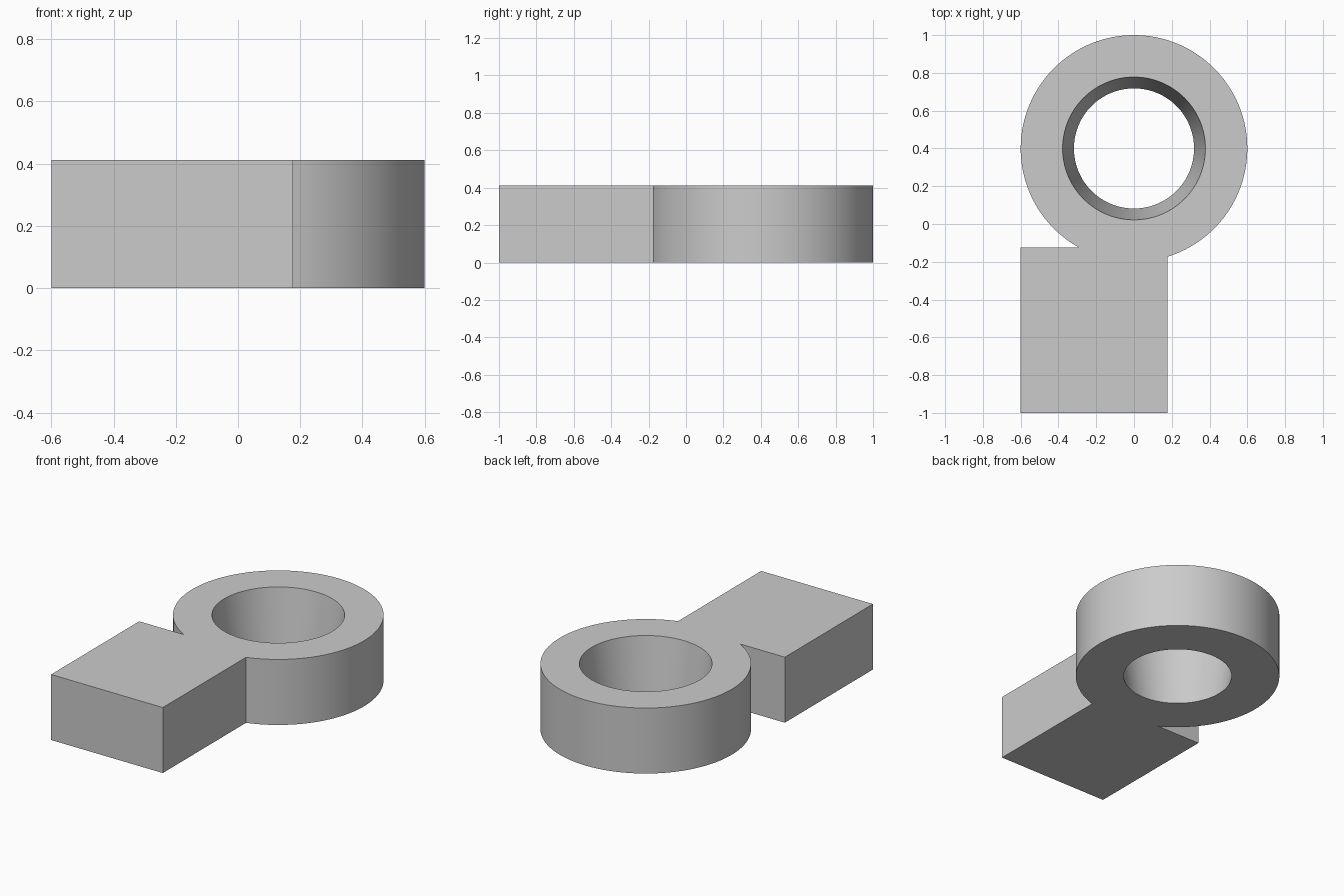
import bpy
import bmesh
import math

HEIGHT = 0.412
CENTRE_Y = 0.4
RING_R = 0.6
HOLE_TOP_R = 0.378
HOLE_BOTTOM_R = 0.318
LEFT, RIGHT, FRONT, SHOULDER = -0.6, 0.177, -1.0, -0.125
STEPS = 128

if "Cube" in bpy.data.objects:
    bpy.data.objects.remove(bpy.data.objects["Cube"], do_unlink=True)

grey = bpy.data.materials.new("light grey")
grey.use_nodes = True
colour = (0.6, 0.6, 0.6, 1)
grey.diffuse_color = colour
grey.node_tree.nodes["Principled BSDF"].inputs["Base Color"].default_value = colour


def arc(radius, start, end, steps):
    """Points along an arc about the ring's centre."""
    angles = [start + (end - start) * i / steps for i in range(steps + 1)]
    return [(radius * math.cos(a), CENTRE_Y + radius * math.sin(a)) for a in angles]


def add_loop(bm, points, z):
    """A closed loop of vertices and edges at one height."""
    verts = [bm.verts.new((x, y, z)) for x, y in points]
    edges = [bm.edges.new((v, verts[(i + 1) % len(verts)])) for i, v in enumerate(verts)]
    return verts, edges


def add_wall(bm, lower, upper):
    for i in range(len(lower)):
        j = (i + 1) % len(lower)
        bm.faces.new((lower[i], lower[j], upper[j], upper[i]))


# Outline: ring running into an offset rectangular block
start = -math.acos(RIGHT / RING_R)
end = math.pi + math.asin((CENTRE_Y - SHOULDER) / RING_R)
outline = arc(RING_R, start, end, STEPS)
outline += [(LEFT, SHOULDER), (LEFT, FRONT), (RIGHT, FRONT)]

# Outer walls, tapered bore, and flat top and bottom
bm = bmesh.new()
outer_low, outer_low_edges = add_loop(bm, outline, 0)
outer_high, outer_high_edges = add_loop(bm, outline, HEIGHT)
bore_low, bore_low_edges = add_loop(bm, arc(HOLE_BOTTOM_R, 0, math.tau, STEPS)[:-1], 0)
bore_high, bore_high_edges = add_loop(bm, arc(HOLE_TOP_R, 0, math.tau, STEPS)[:-1], HEIGHT)
for edges, up in ((outer_low_edges + bore_low_edges, -1), (outer_high_edges + bore_high_edges, 1)):
    bmesh.ops.triangle_fill(bm, edges=edges, use_beauty=True, normal=(0, 0, up))
add_wall(bm, outer_low, outer_high)
add_wall(bm, bore_low, bore_high)
bmesh.ops.recalc_face_normals(bm, faces=bm.faces)

mesh = bpy.data.meshes.new("ring_bracket")
bm.to_mesh(mesh)
bm.free()
mesh.materials.append(grey)
bracket = bpy.data.objects.new("ring_bracket", mesh)
bpy.context.collection.objects.link(bracket)

# Smooth round walls with sharp edges
bpy.ops.object.select_all(action="DESELECT")
bracket.select_set(True)
bpy.context.view_layer.objects.active = bracket
bpy.ops.object.shade_smooth_by_angle(angle=math.radians(30))
